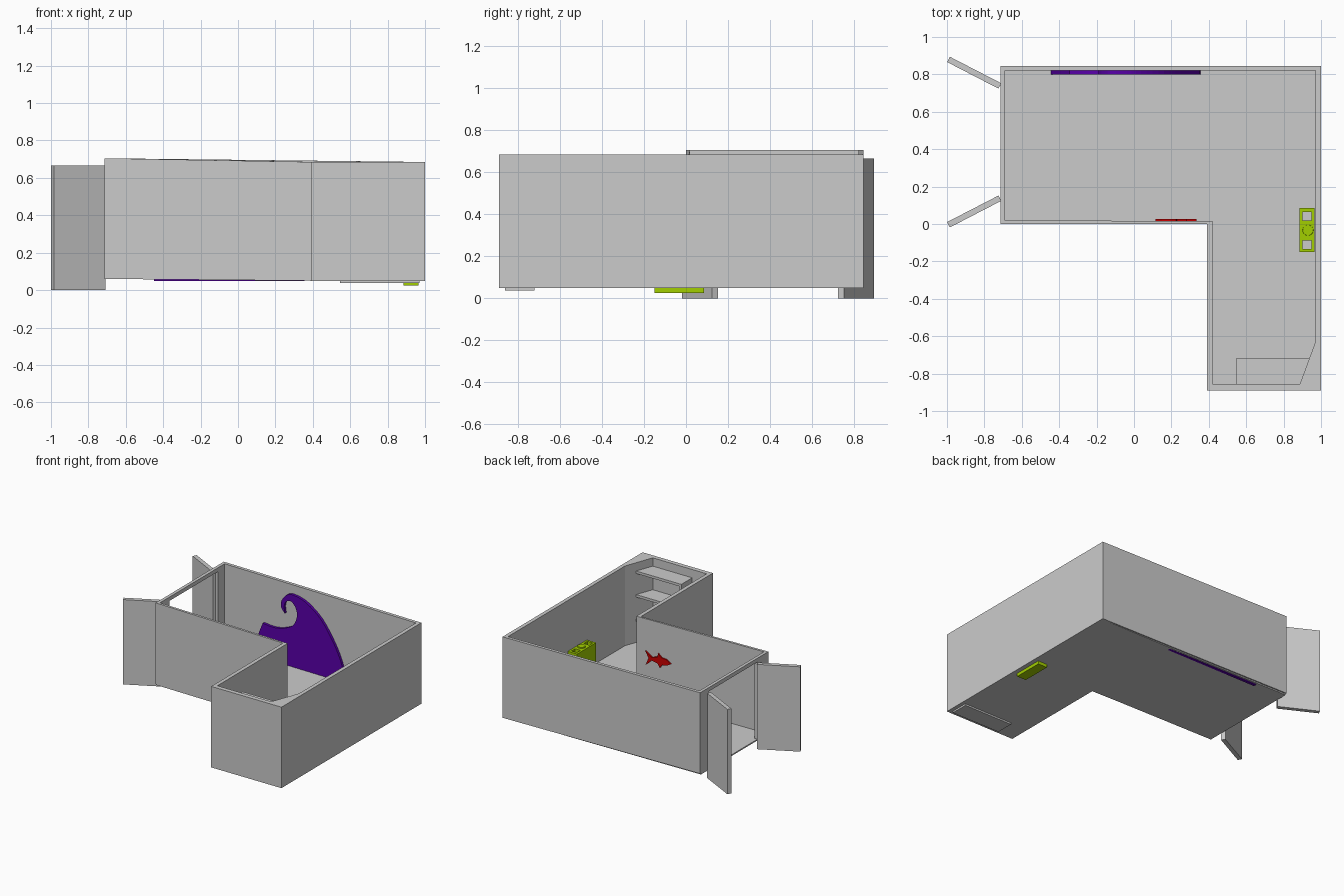
import bpy, bmesh, math
from mathutils import Vector, Matrix

if "Cube" in bpy.data.objects:
    bpy.data.objects.remove(bpy.data.objects["Cube"])


def finish(name, bm, color=None):
    bmesh.ops.recalc_face_normals(bm, faces=bm.faces)
    me = bpy.data.meshes.new(name)
    bm.to_mesh(me)
    bm.free()
    ob = bpy.data.objects.new(name, me)
    bpy.context.collection.objects.link(ob)
    if color:
        mat = bpy.data.materials.new(name + "_color")
        mat.diffuse_color = color
        mat.use_nodes = True
        mat.node_tree.nodes["Principled BSDF"].inputs["Base Color"].default_value = mat.diffuse_color
        me.materials.append(mat)
    return ob


def add_box(bm, x0, x1, y0, y1, z0, z1):
    m = Matrix.Translation(((x0 + x1) / 2, (y0 + y1) / 2, (z0 + z1) / 2))
    m = m @ Matrix.Diagonal((x1 - x0, y1 - y0, z1 - z0, 1))
    bmesh.ops.create_cube(bm, size=1, matrix=m)


def boxes(name, items, color=None, tilt_by=0):
    bm = bmesh.new()
    for b in items:
        add_box(bm, *b)
    tilt(bm, tilt_by)
    return finish(name, bm, color)


def prism(name, pts, offset, color=None):
    """Extrude a flat outline of 3D points along an offset."""
    bm = bmesh.new()
    f = bm.faces.new([bm.verts.new(p) for p in pts])
    ext = bmesh.ops.extrude_face_region(bm, geom=[f], use_keep_orig=True)
    moved = [v for v in ext["geom"] if isinstance(v, bmesh.types.BMVert)]
    bmesh.ops.translate(bm, verts=moved, vec=Vector(offset))
    return finish(name, bm, color)


def tilt(bm, amount):
    """The entrance end of the room rises slightly."""
    for v in bm.verts:
        v.co.z += amount * max(0, 0.39 - v.co.x) / 1.11


def smooth_path(pts, steps=4):
    """Catmull-Rom curve through 2D points."""
    p = [Vector(q) for q in pts]
    p = [p[0]] + p + [p[-1]]
    out = []
    for a, b, c, d in zip(p, p[1:], p[2:], p[3:]):
        for i in range(steps):
            t = i / steps
            out.append(0.5 * (2 * b + (c - a) * t + (2 * a - 5 * b + 4 * c - d) * t * t
                              + (3 * b - a - 3 * c + d) * t ** 3))
    return out + [p[-1]]


# Long walls, a strip of constant height around the L-shaped plan
outer = [(-0.715, 0), (0.39, 0), (0.39, -0.89), (1, -0.89), (1, 0.845), (-0.715, 0.845)]
inner = [(-0.715, 0.02), (0.42, 0.015), (0.42, -0.855), (0.97, -0.855), (0.97, 0.82), (-0.715, 0.82)]
bm = bmesh.new()
rows = [[bm.verts.new((x, y, z)) for x, y in line]
        for line, z in ((outer, 0.05), (outer, 0.685), (inner, 0.685), (inner, 0.05))]
for r in range(4):
    a, b = rows[r], rows[(r + 1) % 4]
    for i in range(5):
        bm.faces.new((a[i], a[i + 1], b[i + 1], b[i]))
for i in (0, 5):
    bm.faces.new([row[i] for row in rows])
tilt(bm, 0.02)
finish("room_walls", bm)

# Entrance wall: two jambs and a lintel
boxes("entrance_wall", [(-0.715, -0.69, 0.02, 0.135, 0.05, 0.685),
                        (-0.715, -0.69, 0.74, 0.82, 0.05, 0.685),
                        (-0.715, -0.69, 0.135, 0.74, 0.655, 0.685)], tilt_by=0.02)

# Floor
boxes("floor", [(-0.715, 0.40, 0.003, 0.835, 0.05, 0.06),
                (0.40, 0.985, -0.875, 0.835, 0.05, 0.06)], tilt_by=0.01)

# Open double doors
for name, y, sign in (("door_back", 0.738, 1), ("door_front", 0.138, -1)):
    d = Vector((-0.275, 0.142 * sign, 0))
    n = Vector((-d.y, d.x, 0)).normalized() * 0.016
    h = Vector((-0.717, y, 0))
    prism(name, [h + n, h - n, h + d - n, h + d + n], (0, 0, 0.665))

# Angled corner infill
prism("corner_infill", [(0.97, -0.63, 0.05), (0.97, -0.855, 0.05), (0.887, -0.855, 0.05)], (0, 0, 0.635))

# Shelf unit
shelf = [(0.545, 0.97, -0.86, -0.72, z, z + 0.02) for z in (0.037, 0.225, 0.415, 0.60)]
shelf += [(x, x + 0.015, -0.86, -0.72, 0.037, 0.62) for x in (0.545, 0.955)]
boxes("shelf_unit", shelf)

# Wave panel on the back wall
crest = [(0.355, 0.05), (0.344, 0.18), (0.274, 0.337), (0.161, 0.50), (0.038, 0.595),
         (-0.058, 0.626), (-0.127, 0.622), (-0.18, 0.565), (-0.187, 0.51), (-0.154, 0.466)]
hollow = [(-0.154, 0.466), (-0.16, 0.52), (-0.145, 0.56), (-0.10, 0.575), (-0.058, 0.53),
          (-0.05, 0.463), (-0.084, 0.39), (-0.162, 0.348), (-0.25, 0.33), (-0.346, 0.338)]
outline = smooth_path(crest) + smooth_path(hollow)[1:] + [Vector((-0.389, 0.232)), Vector((-0.45, 0.05))]
prism("wave_panel", [(p.x, 0.80, p.y) for p in outline], (0, 0.022, 0), (0.10, 0.0, 0.40, 1))

# Fish on the inner front wall
fish = [(0.115, 0.393), (0.15, 0.418), (0.195, 0.422), (0.225, 0.447), (0.23, 0.418), (0.28, 0.404),
        (0.335, 0.44), (0.308, 0.39), (0.332, 0.33), (0.28, 0.378), (0.23, 0.37), (0.21, 0.338),
        (0.19, 0.367), (0.15, 0.372)]
prism("fish_panel", [(x, 0.012, z) for x, z in fish], (0, 0.014, 0), (0.6, 0.0, 0.0, 1))

# Green cabinet with two square wells and a round knob
green = (0.36, 0.62, 0.0, 1)
cab = [(0.885, 0.965, -0.15, 0.085, 0.025, 0.045)]
cab += [(0.885, 0.965, y0, y1, 0.045, 0.29) for y0, y1 in ((-0.15, -0.133), (-0.088, 0.02), (0.065, 0.085))]
for y0, y1 in ((-0.133, -0.088), (0.02, 0.065)):
    cab += [(x, x + 0.016, y0, y1, 0.045, 0.29) for x in (0.885, 0.949)]
boxes("green_cabinet", cab, green)
bm = bmesh.new()
bmesh.ops.create_cone(bm, cap_ends=True, segments=24, radius1=0.03, radius2=0.028, depth=0.02,
                      matrix=Matrix.Translation((0.93, -0.033, 0.288)))
finish("cabinet_knob", bm, green)
